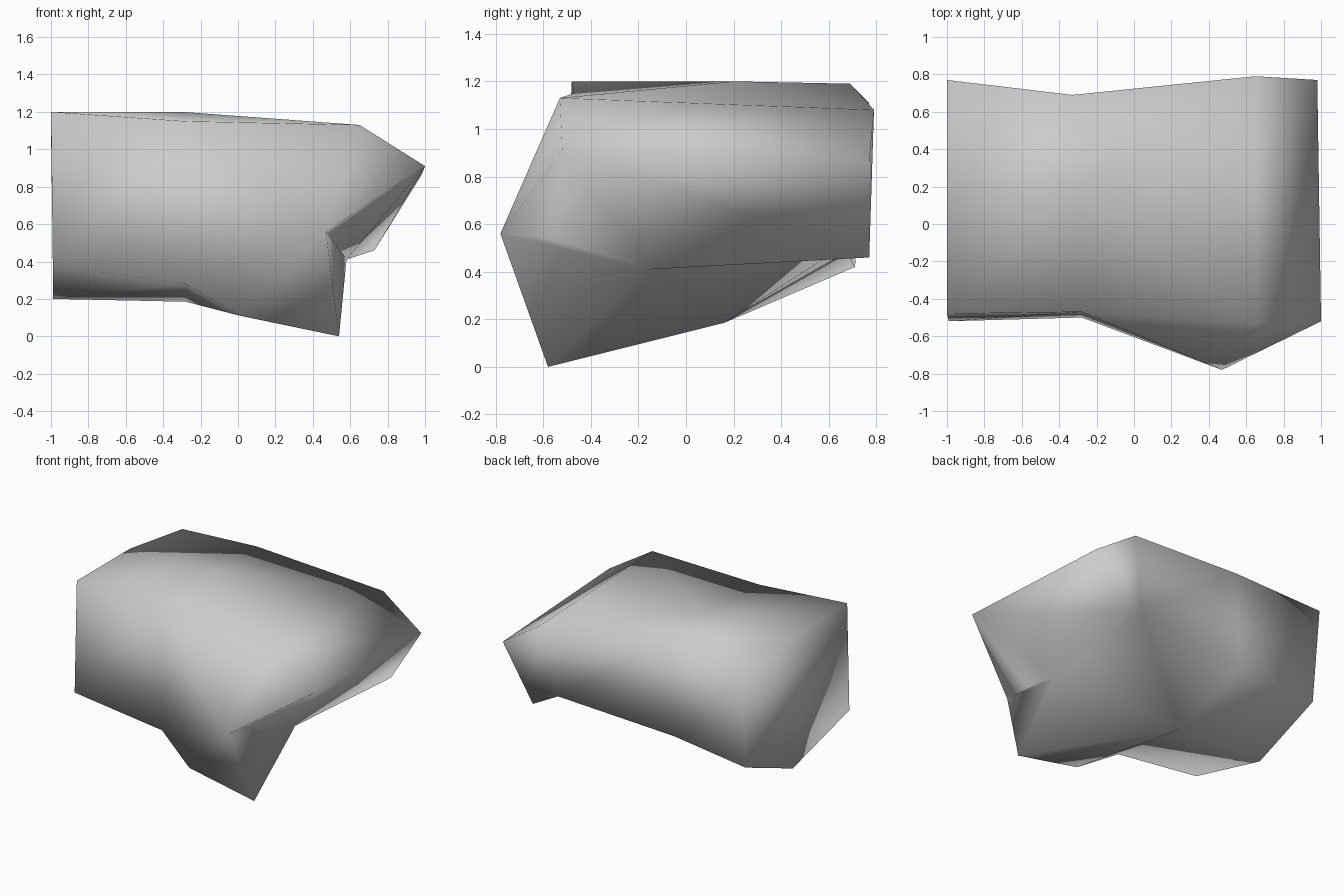
import bpy, bmesh

cube = bpy.data.objects.get("Cube")
if cube:
    bpy.data.objects.remove(cube, do_unlink=True)

# One plain grey for the whole piece
grey = bpy.data.materials.new("plain grey")
grey.use_nodes = True
colour = (0.6, 0.6, 0.6, 1)
grey.diffuse_color = colour
grey.node_tree.nodes["Principled BSDF"].inputs["Base Color"].default_value = colour

bm = bmesh.new()


def section(coords):
    return [bm.verts.new(p) for p in coords]


def panel(*corners):
    bm.faces.new(corners).smooth = True


# Six-sided cross-sections: front top, top, back top, back bottom, bottom, front bottom
end = section([(-1, -.48, 1.2), (-1, .15, 1.2), (-1, .77, 1.11),
               (-.99, .71, .42), (-.99, .15, .2), (-.99, -.52, .38)])
waist = section([(-.28, -.47, 1.15), (-.3, .2, 1.2), (-.33, .69, 1.19),
                 (-.38, .68, .48), (-.28, .16, .185), (-.28, -.5, .28)])
(waist_front_top, waist_top, waist_back_top,
 waist_back_low, waist_low, waist_front_low) = waist

# Shoulder edge, the fold under the nose and its pocket
front_top, back_top = section([(.65, -.53, 1.13), (.65, .79, 1.08)])
fold_back, notch, pocket = section(
    [(.55, .73, .55), (.58, -.15, .41), (.49, -.55, .54)])

# Overhanging nose with its lip, and the pointed foot
nose_front, nose_back, lip_back = section(
    [(1, -.52, .91), (.98, .77, .86), (.73, .77, .46)])
front_tip, foot, foot_edge = section(
    [(.47, -.78, .56), (.54, -.58, 0), (.01, -.59, .11)])

# Closed end and sleeve
panel(*end)
for i in range(len(end)):
    panel(end[i - 1], end[i], waist[i], waist[i - 1])

# Top, back and underside of the body
panel(waist_front_top, waist_top, front_top)
panel(waist_top, back_top, front_top)
panel(waist_top, waist_back_top, back_top)
panel(waist_back_top, waist_back_low, fold_back, back_top)
panel(waist_back_low, waist_low, fold_back)
panel(waist_low, notch, fold_back)

# Front, ridged from the waist down to the tip
panel(waist_front_low, waist_front_top, front_tip)
panel(waist_front_top, front_top, front_tip)

# Foot
panel(waist_low, foot, notch)
panel(waist_low, foot_edge, foot)
panel(waist_low, waist_front_low, foot_edge)
panel(waist_front_low, front_tip, foot_edge)
panel(foot_edge, front_tip, foot)
panel(front_tip, notch, foot)
panel(front_tip, pocket, notch)

# Nose
panel(front_top, nose_front, front_tip)
panel(front_tip, nose_front, pocket)
panel(pocket, nose_front, notch)
panel(front_top, back_top, nose_back, nose_front)
panel(nose_front, nose_back, lip_back, notch)
panel(back_top, fold_back, lip_back, nose_back)
panel(fold_back, notch, lip_back)

bmesh.ops.recalc_face_normals(bm, faces=bm.faces)
mesh = bpy.data.meshes.new("folded_shell")
bm.to_mesh(mesh)
bm.free()
mesh.materials.append(grey)
shell = bpy.data.objects.new("folded_shell", mesh)
bpy.context.collection.objects.link(shell)
